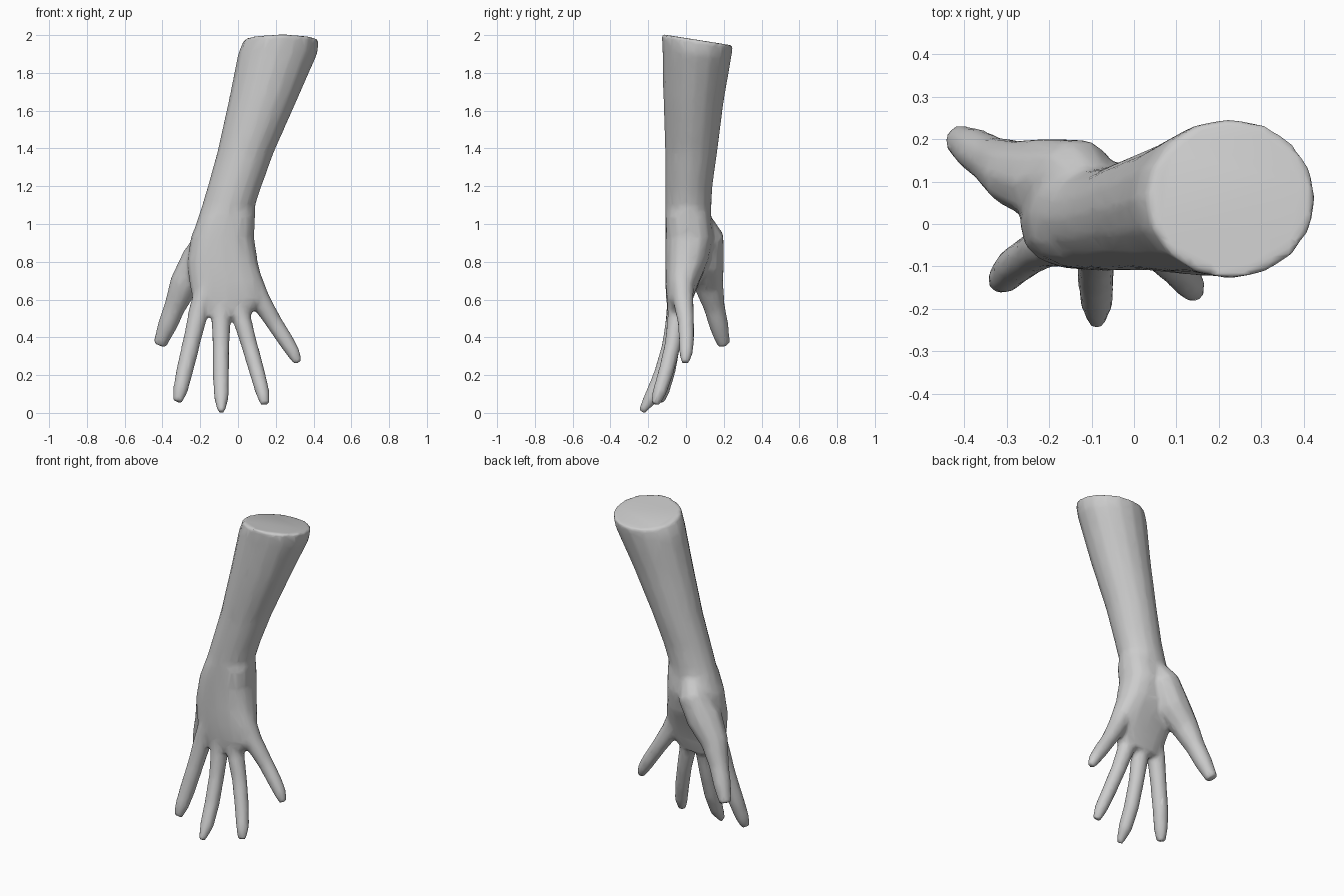
import bpy, bmesh
from math import sin, cos, pi
from mathutils import Vector


def bridge(bm, rings):
    """Skin a list of vertex rings and close both ends."""
    n = len(rings[0])
    for a, b in zip(rings, rings[1:]):
        for i in range(n):
            j = (i + 1) % n
            bm.faces.new((a[i], a[j], b[j], b[i]))
    bm.faces.new(rings[0][::-1])
    bm.faces.new(rings[-1])


def slab(bm, sections, n=16, power=1.0):
    """Loft horizontal ovals given as (z, x0, x1, y0, y1, tilt)."""
    rings = []
    for z, x0, x1, y0, y1, tilt in sections:
        ring = []
        for i in range(n):
            c, s = cos(2 * pi * i / n), sin(2 * pi * i / n)
            c = abs(c) ** power * (1 if c > 0 else -1)
            s = abs(s) ** power * (1 if s > 0 else -1)
            ring.append(bm.verts.new(((x0 + x1) / 2 + c * (x1 - x0) / 2,
                                      (y0 + y1) / 2 + s * (y1 - y0) / 2,
                                      z - tilt * s)))
        rings.append(ring)
    bridge(bm, rings)


def digit(bm, path, n=10):
    """Loft a tube along points given as (x, y, z, radius)."""
    pts = [Vector(p[:3]) for p in path]
    rings = []
    for i, p in enumerate(pts):
        d = (pts[min(i + 1, len(pts) - 1)] - pts[max(i - 1, 0)]).normalized()
        u = Vector((0, 1, 0)).cross(d).normalized()
        v = d.cross(u)
        r = path[i][3]
        rings.append([bm.verts.new(p + r * (u * cos(2 * pi * k / n) + v * sin(2 * pi * k / n)))
                      for k in range(n)])
    bridge(bm, rings)


bm = bmesh.new()

# forearm and wrist
slab(bm, [(1.975, 0.03, 0.43, -0.13, 0.25, 0.03),
          (1.90, 0.00, 0.42, -0.125, 0.24, 0.02),
          (1.65, -0.05, 0.31, -0.12, 0.20, 0),
          (1.38, -0.11, 0.19, -0.11, 0.165, 0),
          (1.20, -0.16, 0.125, -0.11, 0.14, 0),
          (1.10, -0.19, 0.092, -0.11, 0.135, 0),
          (0.98, -0.23, 0.09, -0.11, 0.135, 0)])

# palm
slab(bm, [(1.05, -0.20, 0.09, -0.11, 0.13, 0),
          (0.93, -0.25, 0.085, -0.11, 0.15, 0),
          (0.80, -0.27, 0.105, -0.11, 0.12, 0),
          (0.70, -0.26, 0.13, -0.11, 0.075, 0),
          (0.60, -0.24, 0.135, -0.105, 0.035, 0),
          (0.51, -0.20, 0.06, -0.09, 0.01, 0)], power=0.8)

# thumb with its muscle at the heel of the palm
digit(bm, [(-0.09, 0.07, 1.03, 0.06), (-0.13, 0.11, 0.93, 0.092),
           (-0.20, 0.10, 0.80, 0.105), (-0.285, 0.12, 0.68, 0.08),
           (-0.335, 0.15, 0.56, 0.058), (-0.375, 0.175, 0.46, 0.052),
           (-0.415, 0.20, 0.36, 0.036)])

# four fingers, each starting inside the palm
digit(bm, [(-0.16, -0.045, 0.70, 0.055), (-0.205, -0.05, 0.55, 0.054),
           (-0.24, -0.07, 0.40, 0.048), (-0.283, -0.10, 0.22, 0.046),
           (-0.305, -0.125, 0.12, 0.040), (-0.32, -0.14, 0.06, 0.026)])
digit(bm, [(-0.09, -0.045, 0.67, 0.055), (-0.09, -0.055, 0.50, 0.052),
           (-0.09, -0.085, 0.35, 0.045), (-0.09, -0.13, 0.20, 0.044),
           (-0.088, -0.185, 0.08, 0.040), (-0.088, -0.235, 0.005, 0.020)])
digit(bm, [(-0.01, -0.045, 0.67, 0.055), (0.02, -0.05, 0.50, 0.050),
           (0.06, -0.07, 0.36, 0.044), (0.10, -0.105, 0.22, 0.042),
           (0.13, -0.14, 0.11, 0.038), (0.143, -0.165, 0.045, 0.024)])
digit(bm, [(0.05, -0.02, 0.74, 0.065), (0.115, -0.015, 0.60, 0.056),
           (0.19, 0.0, 0.48, 0.045), (0.255, 0.003, 0.38, 0.042),
           (0.295, 0.0, 0.315, 0.036), (0.318, -0.005, 0.265, 0.022)])

bmesh.ops.recalc_face_normals(bm, faces=bm.faces[:])
mesh = bpy.data.meshes.new("forearm_and_hand")
bm.to_mesh(mesh)
bm.free()
arm = bpy.data.objects.new("forearm_and_hand", mesh)
bpy.context.collection.objects.link(arm)

# fuse the parts into one skin, soften the joins, and reduce to a light mesh
fuse = arm.modifiers.new("fuse", 'REMESH')
fuse.mode = 'VOXEL'
fuse.voxel_size = 0.011
fuse.use_smooth_shade = True
soften = arm.modifiers.new("soften", 'SMOOTH')
soften.factor = 0.5
soften.iterations = 8
lighten = arm.modifiers.new("lighten", 'DECIMATE')
lighten.ratio = 0.12

bpy.context.view_layer.objects.active = arm
arm.select_set(True)
for name in ("fuse", "soften", "lighten"):
    bpy.ops.object.modifier_apply(modifier=name)
bpy.ops.object.shade_smooth()
